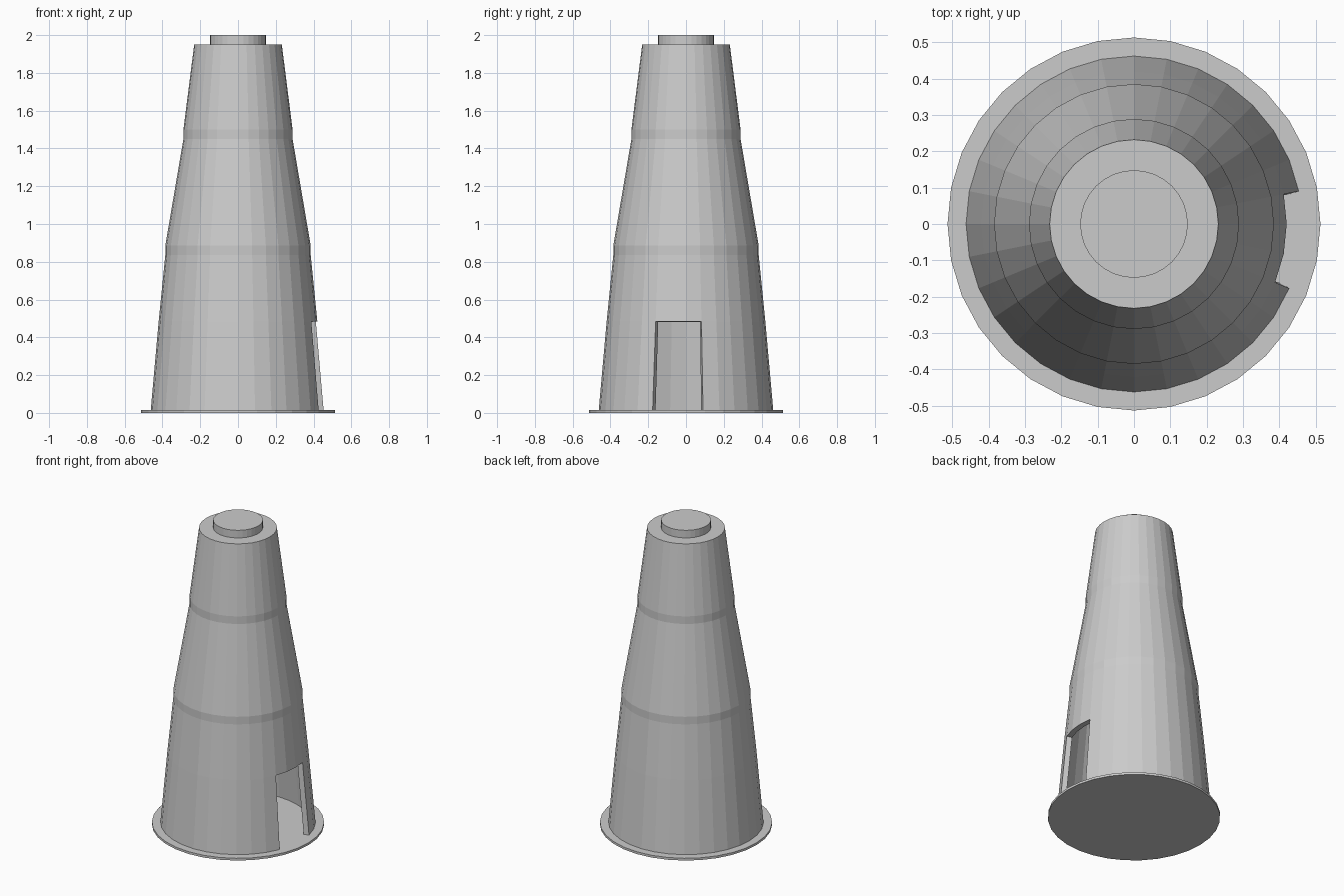
import bpy, bmesh, math

if "Cube" in bpy.data.objects:
    bpy.data.objects.remove(bpy.data.objects["Cube"])

SIDES = 32


def add_object(name, bm):
    bmesh.ops.recalc_face_normals(bm, faces=bm.faces)
    mesh = bpy.data.meshes.new(name)
    bm.to_mesh(mesh)
    bm.free()
    obj = bpy.data.objects.new(name, mesh)
    bpy.context.collection.objects.link(obj)
    return obj


def lathe(name, profile, skip=(), close_bottom=True):
    """Stack rings of (radius, z); skip holds (level, side) faces left open."""
    bm = bmesh.new()
    rings = []
    for r, z in profile:
        rings.append([bm.verts.new((r * math.cos(2 * math.pi * i / SIDES),
                                    r * math.sin(2 * math.pi * i / SIDES), z))
                      for i in range(SIDES)])
    for level, (a, b) in enumerate(zip(rings, rings[1:])):
        for i in range(SIDES):
            if (level, i) not in skip:
                j = (i + 1) % SIDES
                bm.faces.new((a[i], a[j], b[j], b[i]))
    bm.faces.new(rings[-1])
    if close_bottom:
        bm.faces.new(list(reversed(rings[0])))
    # drop corners left unused by the opening
    loose = [v for v in bm.verts if not v.link_faces]
    bmesh.ops.delete(bm, geom=loose, context='VERTS')
    return add_object(name, bm)


# Flat round foot
lathe("base_plate", [(0.513, 0.0), (0.513, 0.015)])

# Hollow tapered tower with two straight bands and a three-facet doorway
doorway = {(0, SIDES - 2), (0, SIDES - 1), (0, 0)}
tower = lathe("tower_wall",
              [(0.462, 0.015), (0.420, 0.485), (0.385, 0.835), (0.385, 0.885),
               (0.289, 1.45), (0.289, 1.50), (0.232, 1.95)],
              skip=doorway, close_bottom=False)
wall = tower.modifiers.new("wall_thickness", 'SOLIDIFY')
wall.thickness = 0.033
wall.offset = -1
wall.use_even_offset = True

# Small round cap on the roof
lathe("top_cap", [(0.148, 1.95), (0.148, 2.0)])
